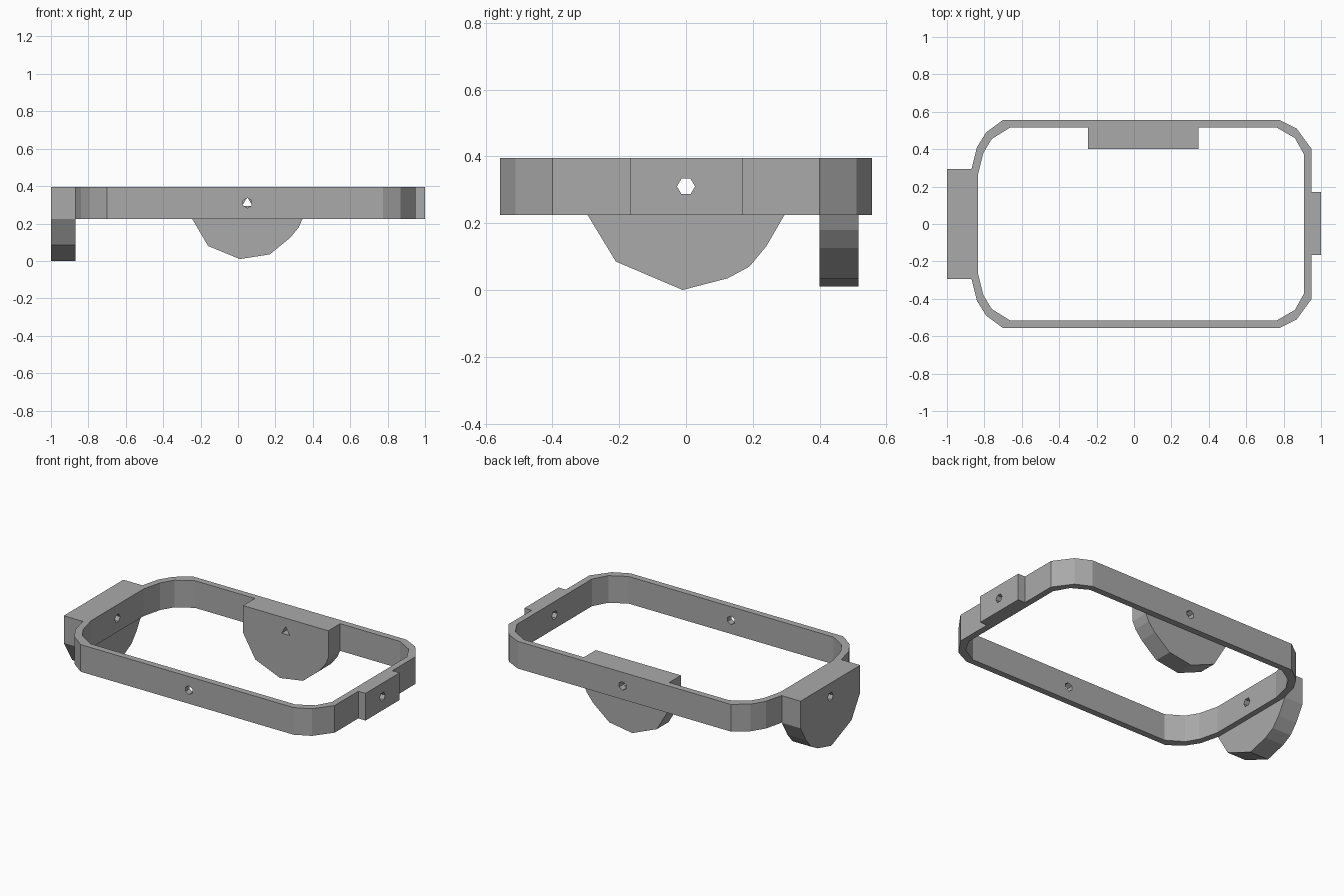
import bpy
import bmesh
from math import pi
from mathutils import Matrix, Vector

if "Cube" in bpy.data.objects:
    bpy.data.objects.remove(bpy.data.objects["Cube"])

TOP, BOTTOM, HOLE_Z = 0.395, 0.225, 0.31

grey = bpy.data.materials.new("plain grey")
grey.use_nodes = True
colour = (0.4, 0.4, 0.4, 1)
grey.diffuse_color = colour
grey.node_tree.nodes["Principled BSDF"].inputs["Base Color"].default_value = colour


def finish(name, bm):
    bmesh.ops.recalc_face_normals(bm, faces=bm.faces)
    mesh = bpy.data.meshes.new(name)
    bm.to_mesh(mesh)
    bm.free()
    mesh.materials.append(grey)
    obj = bpy.data.objects.new(name, mesh)
    bpy.context.collection.objects.link(obj)
    return obj


def prism(name, outline, offset):
    """Extrude a closed outline along an offset."""
    bm = bmesh.new()
    face = bm.faces.new([bm.verts.new(p) for p in outline])
    extruded = bmesh.ops.extrude_face_region(bm, geom=[face])["geom"]
    verts = [v for v in extruded if isinstance(v, bmesh.types.BMVert)]
    bmesh.ops.translate(bm, verts=verts, vec=Vector(offset))
    return finish(name, bm)


def drill(obj, centre, axis, sides=6, radius=0.027):
    """Cut a screw hole with a short hidden rod."""
    turn = Matrix.Rotation(pi / 2, 4, "X" if axis == "y" else "Y")
    bm = bmesh.new()
    bmesh.ops.create_cone(bm, cap_ends=True, segments=sides, radius1=radius,
                          radius2=radius, depth=0.4,
                          matrix=Matrix.Translation(centre) @ turn)
    rod = finish("hole_cutter", bm)
    rod.hide_render = True
    rod.hide_set(True)
    rod.display_type = "WIRE"
    cut = obj.modifiers.new("screw hole", "BOOLEAN")
    cut.operation, cut.solver, cut.object = "DIFFERENCE", "EXACT", rod


# Rounded rectangular frame: matching outer and inner corner profiles
outer_right = [(0.95, 0.40), (0.87, 0.51), (0.775, 0.557)]
inner_right = [(0.91, 0.37), (0.86, 0.46), (0.76, 0.517)]
outer_left = [(-0.70, 0.557), (-0.79, 0.49), (-0.84, 0.41), (-0.87, 0.29)]
inner_left = [(-0.66, 0.517), (-0.76, 0.455), (-0.805, 0.38), (-0.835, 0.26)]


def mirrored(half):
    return half + [(x, -y) for x, y in reversed(half)]


bm = bmesh.new()
loops = [[bm.verts.new((x, y, z)) for x, y in mirrored(half)]
         for half, z in ((outer_right + outer_left, BOTTOM),
                         (outer_right + outer_left, TOP),
                         (inner_right + inner_left, TOP),
                         (inner_right + inner_left, BOTTOM))]
count = len(loops[0])
for k in range(4):
    a, b = loops[k], loops[(k + 1) % 4]
    for i in range(count):
        j = (i + 1) % count
        bm.faces.new((a[i], a[j], b[j], b[i]))
frame = finish("frame", bm)

# Rounded mounting tab inside the back wall
back_profile = [(-0.245, TOP), (-0.245, BOTTOM), (-0.16, 0.08), (0.01, 0.01),
                (0.17, 0.035), (0.28, 0.125), (0.325, 0.18), (0.345, BOTTOM),
                (0.345, TOP)]
back_tab = prism("back_tab", [(x, 0.4, z) for x, z in back_profile], (0, 0.117, 0))

# Larger rounded mounting tab outside the right wall
right_profile = [(-0.295, TOP), (-0.295, BOTTOM), (-0.21, 0.085), (-0.01, 0),
                 (0.125, 0.035), (0.19, 0.07), (0.24, 0.13), (0.295, BOTTOM),
                 (0.295, TOP)]
right_tab = prism("right_tab", [(-1, y, z) for y, z in right_profile], (0.13, 0, 0))

# Flat pad outside the left wall
left_pad = prism("left_pad", [(0.95, -0.167, BOTTOM), (0.95, 0.17, BOTTOM),
                              (0.95, 0.17, TOP), (0.95, -0.167, TOP)], (0.05, 0, 0))

# Screw holes through every wall, tab and pad
for y in (-0.535, 0.54):
    drill(frame, (0.05, y, HOLE_Z), "y")
for x in (-0.85, 0.93):
    drill(frame, (x, 0, HOLE_Z), "x")
drill(back_tab, (0.05, 0.46, HOLE_Z), "y", 3, 0.032)
drill(right_tab, (-0.93, 0, HOLE_Z), "x")
drill(left_pad, (0.97, 0, HOLE_Z), "x")
